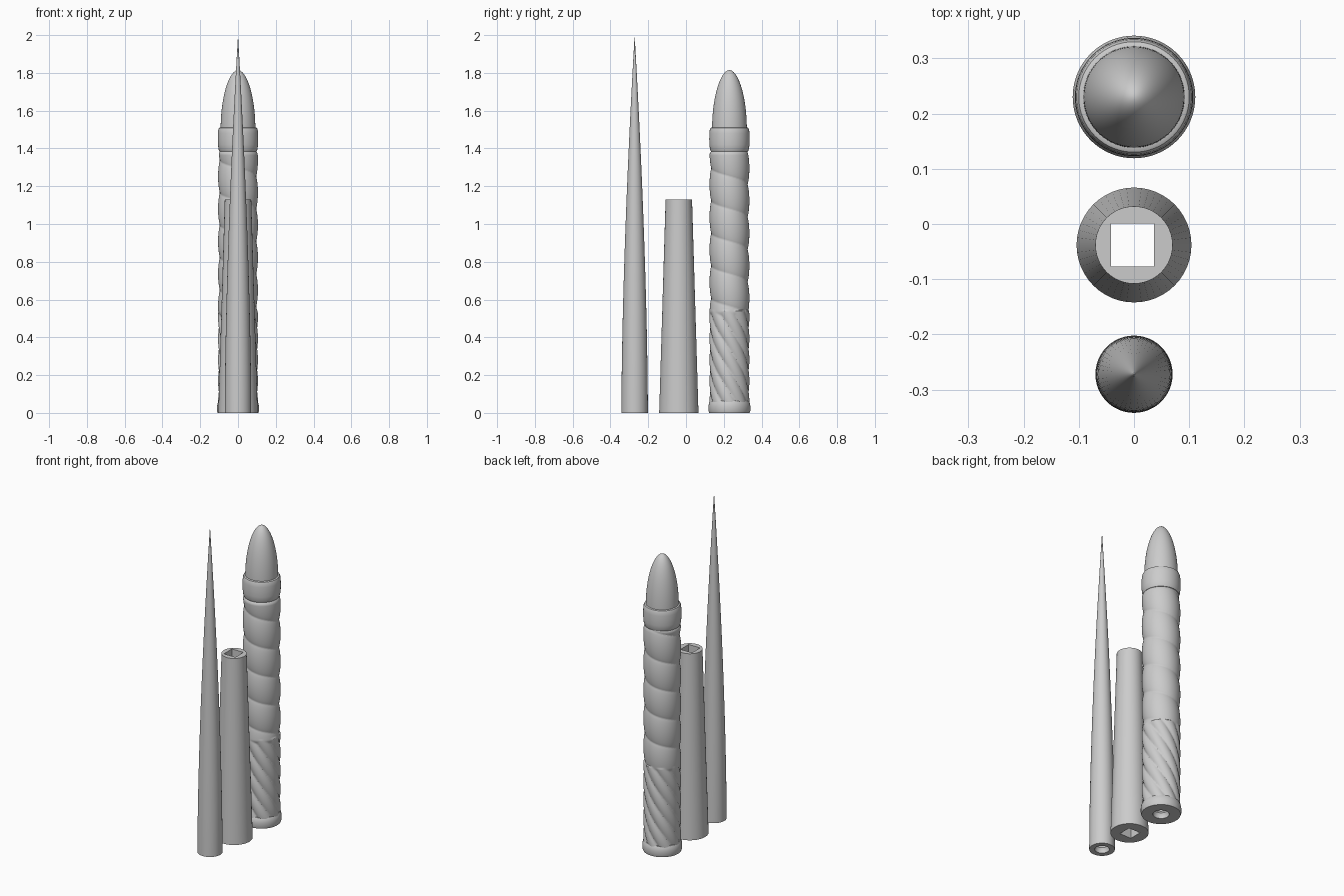
import bpy, bmesh, math
from mathutils import Vector

if "Cube" in bpy.data.objects:
    bpy.data.objects.remove(bpy.data.objects["Cube"], do_unlink=True)

grey = bpy.data.materials.new("plain_grey")
grey.use_nodes = True
grey.diffuse_color = (0.6, 0.6, 0.6, 1)
for node in grey.node_tree.nodes:
    if node.type == "BSDF_PRINCIPLED":
        node.inputs["Base Color"].default_value = grey.diffuse_color

HANDLE_Y, SLEEVE_Y, SPIKE_Y = 0.23, -0.038, -0.272


def smooth(mesh, degrees=35):
    mesh.shade_smooth()
    mesh.set_sharp_from_angle(angle=math.radians(degrees))


def lathe(name, profile, y, segments=64, relief=None):
    """Turn (radius, height) points around a vertical axis, with optional carving."""
    bm = bmesh.new()
    rings = []
    for r, z in profile:
        ring = []
        for i in range(segments):
            a = math.tau * i / segments
            rad = relief(a, z) if relief else r
            ring.append(bm.verts.new((rad * math.cos(a), rad * math.sin(a), z)))
        rings.append(ring)
    for low, high in zip(rings, rings[1:]):
        for i in range(segments):
            j = (i + 1) % segments
            bm.faces.new((low[i], low[j], high[j], high[i]))
    bmesh.ops.remove_doubles(bm, verts=bm.verts, dist=1e-5)
    mesh = bpy.data.meshes.new(name)
    bm.to_mesh(mesh)
    bm.free()
    mesh.materials.append(grey)
    smooth(mesh)
    obj = bpy.data.objects.new(name, mesh)
    obj.location = (0, y, 0)
    bpy.context.collection.objects.link(obj)
    return obj


def threaded_socket(radius, turns=4, pitch=0.03):
    """Profile of a ridged blind hole, from its closed end to the mouth."""
    points = [(0, turns * pitch)]
    for k in range(turns, 0, -1):
        points += [(radius * 0.8, k * pitch), (radius, (k - 0.5) * pitch)]
    return points + [(radius, 0)]


# Spike: slender curved taper with a socket underneath
steps = 32
spike = threaded_socket(0.04)
spike += [(0.07 * (1 - (k / steps) ** 1.65), 2 * k / steps) for k in range(steps + 1)]
lathe("spike", spike, SPIKE_Y, 48)

# Sleeve: tapered tube with a square bore
sleeve = lathe("sleeve", [(0, 0), (0.104, 0), (0.07, 1.13), (0, 1.13)], SLEEVE_Y, 48)
bpy.ops.mesh.primitive_cube_add(size=1, location=(-0.003, SLEEVE_Y, 0.56))
cutter = bpy.context.object
cutter.name = "bore_cutter"
cutter.scale = (0.078, 0.078, 2)
cutter.hide_render = True
cut = sleeve.modifiers.new("square_bore", "BOOLEAN")
cut.operation = "DIFFERENCE"
cut.solver = "EXACT"
cut.object = cutter
bpy.context.view_layer.update()
graph = bpy.context.evaluated_depsgraph_get()
cut_mesh = bpy.data.meshes.new_from_object(sleeve.evaluated_get(graph))
sleeve.modifiers.clear()
sleeve.data = cut_mesh
cut_mesh.materials.clear()
cut_mesh.materials.append(grey)
for face in cut_mesh.polygons:
    face.material_index = 0
smooth(cut_mesh)
bpy.data.objects.remove(cutter, do_unlink=True)

# Handle foot: rounded rim with a socket
foot = threaded_socket(0.045)
foot += [(0.107, 0), (0.111, 0.012), (0.111, 0.035), (0.108, 0.052), (0.102, 0.063), (0.09, 0.066)]
lathe("handle_foot", foot, HANDLE_Y)

# Handle shaft: steep twisted flutes below, one coiled band above
BAND_PITCH, FLUTE_PITCH, FLUTES = 0.172, 0.9, 8


def bead(phase):
    return 0.095 + 0.0105 * math.sin(math.pi * (phase % 1)) ** 0.65


def shaft_radius(a, z):
    turn = a / math.tau
    r = 0.09
    if z < 0.54:
        r = max(r, bead(FLUTES * (turn + z / FLUTE_PITCH)))
    if z > 0.515:
        edge = min(1, (z - 0.515) / 0.02, max(0, 1.385 - z) / 0.015)
        coil = bead((z - 1.08) / BAND_PITCH + turn)
        r = max(r, 0.094 + (coil - 0.094) * math.sqrt(edge))
    return r


rows = 248
shaft = [(0, 0.055 + 1.335 * k / rows) for k in range(rows + 1)]
lathe("handle_shaft", shaft, HANDLE_Y, 96, shaft_radius)

# Collar: bulged ring below the tip
collar = [(0.085, 1.382), (0.098, 1.384), (0.103, 1.395), (0.106, 1.42), (0.107, 1.45),
          (0.106, 1.48), (0.104, 1.5), (0.1, 1.509), (0.094, 1.512), (0.08, 1.512)]
lathe("handle_collar", collar, HANDLE_Y)

# Rounded tip
n = 24
tip = []
for k in range(n + 1):
    t = math.sin(math.pi / 2 * k / n)
    tip.append((0.092 * max(0, 1 - t * t) ** 0.53, 1.5 + 0.315 * t))
lathe("handle_tip", tip, HANDLE_Y)
